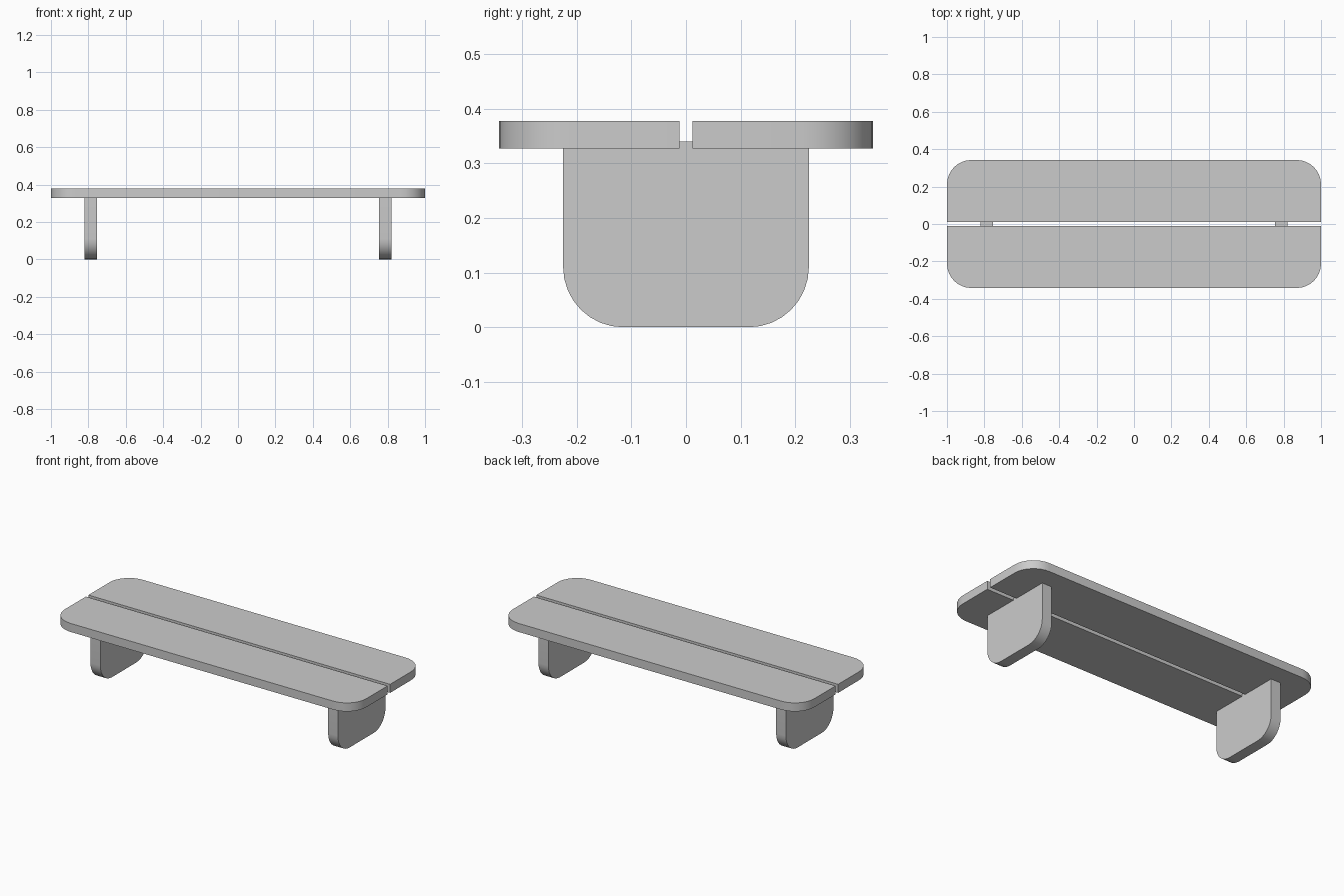
import bpy
import math
from mathutils import Vector

cube = bpy.data.objects.get("Cube")
if cube:
    bpy.data.objects.remove(cube, do_unlink=True)

grey = bpy.data.materials.new("plain_grey")
grey.use_nodes = True
colour = (0.6, 0.6, 0.6, 1)
grey.diffuse_color = colour
grey.node_tree.nodes["Principled BSDF"].inputs["Base Color"].default_value = colour


def rounded_profile(half_width, low, high, radius, steps=8):
    """Rectangle outline whose two corners on the low side are rounded."""
    arc = [math.pi / 2 * i / steps for i in range(steps + 1)]
    right = [(half_width - radius + radius * math.sin(a),
              low + radius - radius * math.cos(a)) for a in arc]
    right.append((half_width, high))
    return right + [(-u, v) for u, v in reversed(right)]


def slab(name, outline, depth):
    """Extrude a closed outline of 3D points along the depth vector."""
    n = len(outline)
    front = [Vector(p) for p in outline]
    back = [p + Vector(depth) for p in front]
    faces = [list(range(n))[::-1], list(range(n, 2 * n))]
    faces += [[i, (i + 1) % n, (i + 1) % n + n, i + n] for i in range(n)]
    mesh = bpy.data.meshes.new(name)
    mesh.from_pydata(front + back, [], faces)
    mesh.materials.append(grey)
    obj = bpy.data.objects.new(name, mesh)
    bpy.context.collection.objects.link(obj)
    bpy.ops.object.select_all(action='DESELECT')
    obj.select_set(True)
    bpy.context.view_layer.objects.active = obj
    bpy.ops.object.mode_set(mode='EDIT')
    bpy.ops.mesh.select_all(action='SELECT')
    bpy.ops.mesh.normals_make_consistent(inside=False)
    bpy.ops.object.mode_set(mode='OBJECT')
    bpy.ops.object.shade_smooth_by_angle(angle=math.radians(30))


# Seat planks, rounded on their outer edges with a gap between
plank = rounded_profile(1.0, -0.342, -0.012, 0.13)
for name, side in (("front_plank", 1), ("back_plank", -1)):
    slab(name, [(x, y * side, 0.327) for x, y in plank], (0, 0, 0.051))

# Panel legs, rounded at the bottom and let into the planks
leg = rounded_profile(0.225, 0, 0.34, 0.11)
for name, x in (("left_leg", 0.755), ("right_leg", -0.82)):
    slab(name, [(x, y, z) for y, z in leg], (0.065, 0, 0))
